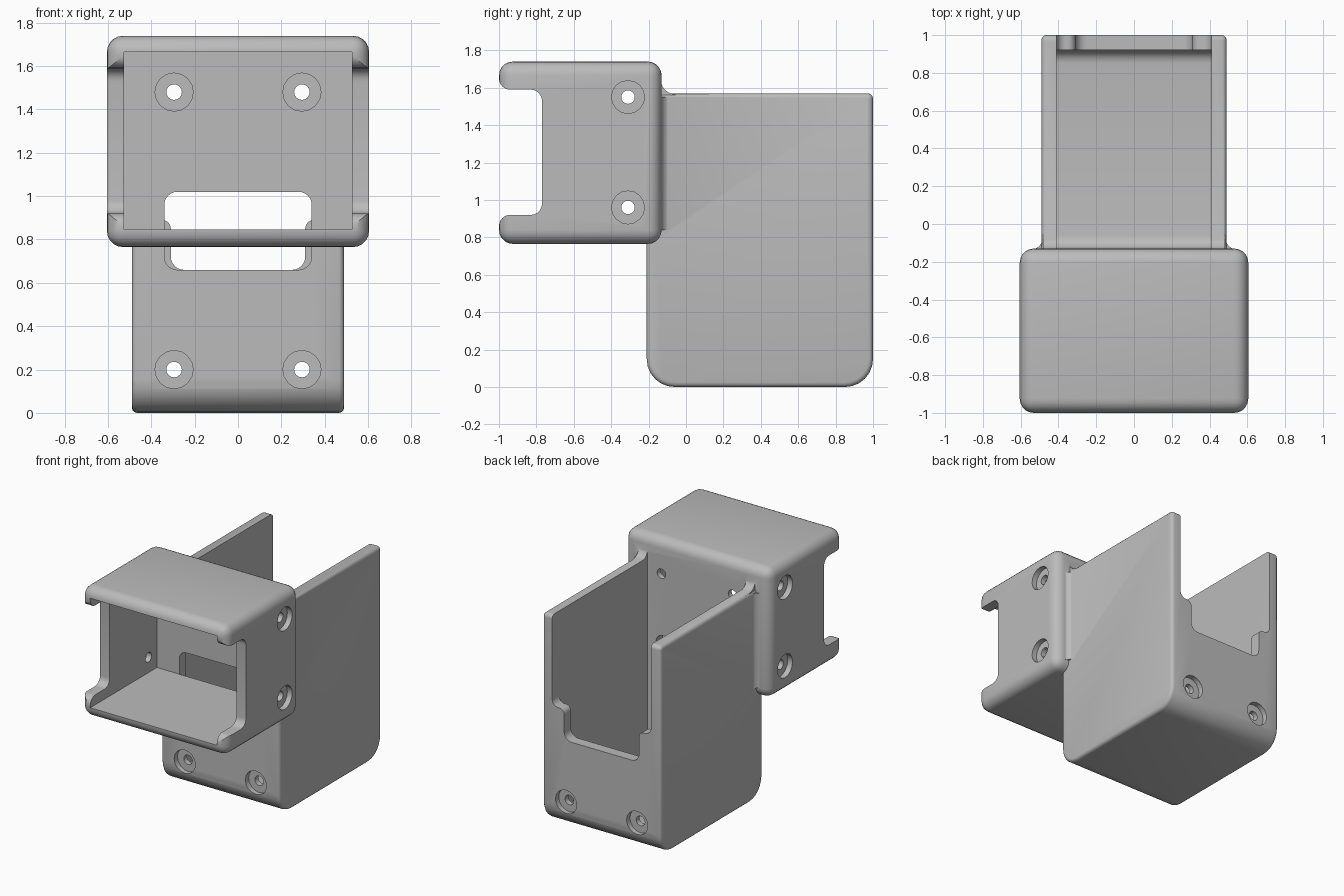
import bpy, bmesh, math
from mathutils import Vector

if "Cube" in bpy.data.objects:
    bpy.data.objects.remove(bpy.data.objects["Cube"], do_unlink=True)

grey = bpy.data.materials.new("matte_grey")
grey.use_nodes = True
COLOUR = (0.5, 0.5, 0.5, 1)
grey.diffuse_color = COLOUR
grey.node_tree.nodes["Principled BSDF"].inputs["Base Color"].default_value = COLOUR


def finish(bm, name):
    bmesh.ops.recalc_face_normals(bm, faces=bm.faces)
    mesh = bpy.data.meshes.new(name)
    bm.to_mesh(mesh)
    bm.free()
    obj = bpy.data.objects.new(name, mesh)
    mesh.materials.append(grey)
    bpy.context.collection.objects.link(obj)
    return obj


def box(name, lo, hi, bevel=0):
    bm = bmesh.new()
    bmesh.ops.create_cube(bm, size=1)
    for v in bm.verts:
        v.co = [(a + b) / 2 + c * (b - a) for a, b, c in zip(lo, hi, v.co)]
    if bevel:
        bmesh.ops.bevel(bm, geom=bm.edges[:], offset=bevel, segments=5,
                        profile=0.5, affect='EDGES')
    return finish(bm, name)


def rounded(corners, steps=6):
    """Outline from (a, b, radius) corners, each replaced by an arc."""
    out = []
    for i, (a, b, r) in enumerate(corners):
        p = Vector((a, b))
        if not r:
            out.append(p)
            continue
        d0 = (Vector(corners[i - 1][:2]) - p).normalized()
        d1 = (Vector(corners[(i + 1) % len(corners)][:2]) - p).normalized()
        centre = p + (d0 + d1) * r
        for k in range(steps + 1):
            t = k / steps * math.pi / 2
            out.append(centre - d1 * r * math.cos(t) - d0 * r * math.sin(t))
    return out


def prism(name, outline, axis, lo, hi, bevel=0):
    """Extrude a 2D outline along an axis; the outline uses the other two axes."""
    bm = bmesh.new()

    def place(p, d):
        co = list(p)
        co.insert(axis, d)
        return bm.verts.new(co)
    face = bm.faces.new([place(p, lo) for p in outline])
    ext = bmesh.ops.extrude_face_region(bm, geom=[face])
    shift = Vector((0, 0, 0))
    shift[axis] = hi - lo
    moved = [g for g in ext["geom"] if isinstance(g, bmesh.types.BMVert)]
    bmesh.ops.translate(bm, vec=shift, verts=moved)
    if bevel:
        rim = [e for e in bm.edges
               if abs(e.verts[0].co[axis] - e.verts[1].co[axis]) < 1e-5]
        bmesh.ops.bevel(bm, geom=rim, offset=bevel, segments=3,
                        profile=0.5, affect='EDGES')
    return finish(bm, name)


def combine(target, tool, operation):
    mod = target.modifiers.new("combine", 'BOOLEAN')
    mod.operation, mod.solver, mod.object = operation, 'EXACT', tool
    bpy.context.view_layer.objects.active = target
    bpy.ops.object.modifier_apply(modifier=mod.name)
    bpy.data.objects.remove(tool, do_unlink=True)


def disc(name, centre, radius, axis, lo, hi):
    pts = [(centre[0] + radius * math.cos(k * math.pi / 8),
            centre[1] + radius * math.sin(k * math.pi / 8)) for k in range(16)]
    return prism(name, pts, axis, lo, hi)


def concave(a, b, ra, rb, steps=6):
    """Corner fillet outline at (a, b), reaching ra and rb along each axis."""
    arc = [(a + ra * (1 - math.sin(t)), b + rb * (1 - math.cos(t)))
           for t in [k / steps * math.pi / 2 for k in range(steps + 1)]]
    return [(a - ra / 2, b - rb / 2), (a + ra, b - rb / 2)] + arc + [(a - ra / 2, b + rb)]


# Solid shells: front housing and rear tray
body = box("holder_body", (-0.605, -1, 0.765), (0.605, -0.13, 1.74), 0.075)
tray = prism("tray_shell", rounded([(-0.21, 0, 0.15), (1, 0, 0.15),
                                    (1, 1.57, 0.03), (-0.21, 1.57, 0.03)]),
             0, -0.49, 0.49, 0.025)
combine(body, tray, 'UNION')

# Fillets where the tray walls meet the housing
for s in (-1, 1):
    side = [(s * a, b) for a, b in concave(0.485, -0.135, 0.06, 0.06)]
    combine(body, prism("side_fillet", side, 2, 0.84, 1.55), 'UNION')
    ends = sorted((s * 0.40, s * 0.482))
    combine(body, prism("top_fillet", concave(-0.135, 1.565, 0.08, 0.08), 0, *ends), 'UNION')

# Cavities of housing and tray
combine(body, box("housing_cavity", (-0.525, -1.2, 0.845), (0.525, -0.21, 1.665)), 'DIFFERENCE')
combine(body, prism("tray_cavity", rounded([(-0.13, 0.08, 0.07), (0.92, 0.08, 0.07),
                                            (0.92, 2, 0), (-0.13, 2, 0)]),
                    0, -0.41, 0.41), 'DIFFERENCE')

# Side openings at the front of the housing
notch = rounded([(-1.1, 0.86, 0), (-1, 0.86, 0), (-1, 0.92, 0.06), (-0.77, 0.92, 0.06),
                 (-0.77, 1.59, 0.06), (-1, 1.59, 0.06), (-1, 1.65, 0), (-1.1, 1.65, 0)])
combine(body, prism("side_notch", notch, 0, -0.8, 0.8), 'DIFFERENCE')

# Cable window in the shared wall, stepped slot in the back wall
window = rounded([(-0.34, 0.66, 0.06), (0.34, 0.66, 0.06), (0.34, 1.02, 0.06), (-0.34, 1.02, 0.06)])
combine(body, prism("cable_window", window, 1, -0.211, -0.05), 'DIFFERENCE')
half = [(0.31, 0.66, 0.06), (0.31, 0.89, 0.04), (0.41, 0.89, 0.05), (0.41, 2, 0)]
slot = rounded(half + [(-a, b, r) for a, b, r in reversed(half)])
combine(body, prism("back_slot", slot, 1, 0.85, 1.1), 'DIFFERENCE')

# Counterbored screw holes: (position, axis, outer face, inward direction)
holes = []
for s in (-1, 1):
    x = s * 0.295
    holes += [((x, 0.2), 1, -0.21, 1), ((x, 0.2), 1, 1, -1), ((x, 1.48), 1, -0.21, 1)]
    holes += [((-0.31, z), 0, s * 0.605, -s) for z in (0.96, 1.55)]
for centre, axis, face, inward in holes:
    for radius, depth in ((0.088, 0.04), (0.036, 0.13)):
        lo, hi = sorted((face - inward * 0.04, face + inward * depth))
        combine(body, disc("screw_hole", centre, radius, axis, lo, hi), 'DIFFERENCE')

# Smooth shading with crisp edges
bpy.ops.object.select_all(action='DESELECT')
body.select_set(True)
bpy.context.view_layer.objects.active = body
bpy.ops.object.shade_smooth_by_angle(angle=math.radians(32))
